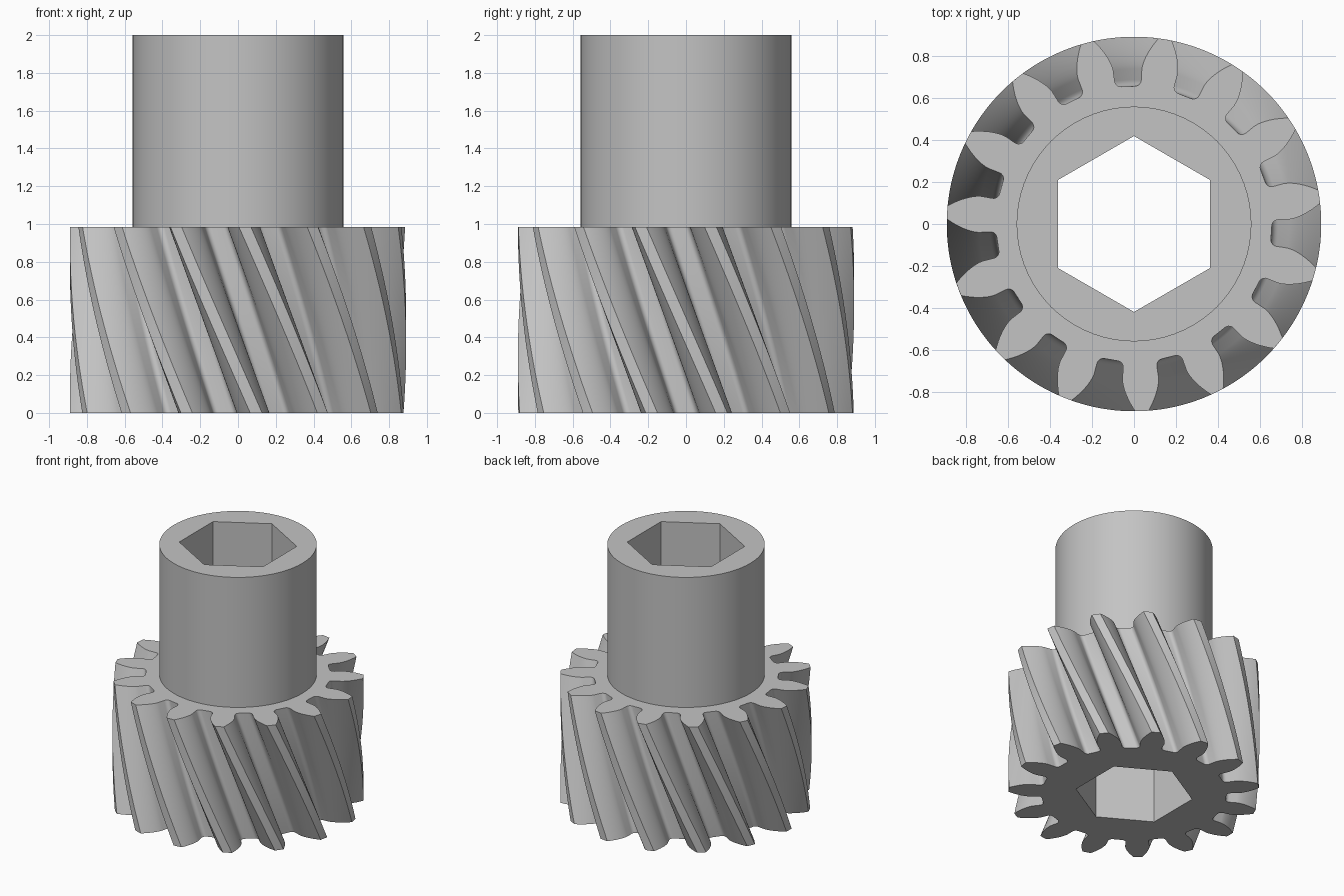
import bpy, bmesh
from math import pi, sin, cos, tan, acos, radians
from mathutils import Vector

cube = bpy.data.objects.get("Cube")
if cube:
    bpy.data.objects.remove(cube, do_unlink=True)

# Gear dimensions
TEETH = 15
TIP_R, ROOT_R, PITCH_R = 0.89, 0.655, 0.785
GEAR_H, TOTAL_H = 0.983, 2.0
HUB_R, HEX_R = 0.558, 0.418
TOP_ANGLE, TWIST = radians(8.4), radians(27.8)
PRESSURE = radians(20)
FILLET = 0.03
LAYERS = 28


def involute(a):
    return tan(a) - a


def half_tooth():
    """(radius, angle from tooth centre) pairs from the root up to the tip."""
    base_r = PITCH_R * cos(PRESSURE)
    wall = 0.102 + involute(PRESSURE)
    centre_r = ROOT_R + FILLET
    centre_a = wall + FILLET / centre_r
    pts = []
    for i in range(6):                       # rounded root corner
        t = i / 5 * pi / 2
        r = centre_r - FILLET * cos(t)
        pts.append((r, centre_a - FILLET * sin(t) / centre_r))
    for i in range(9):                       # involute flank
        r = base_r + (TIP_R - base_r) * i / 8
        pts.append((r, wall - involute(acos(min(1, base_r / r)))))
    return pts


def gear_outline():
    half = half_tooth()
    tooth = [(r, -a) for r, a in half] + [(TIP_R, 0)] + half[::-1]
    return [(r, a + k * 2 * pi / TEETH) for k in range(TEETH) for r, a in tooth]


def circle(radius, count, start=0):
    return [(radius, start + 2 * pi * i / count) for i in range(count)]


bm = bmesh.new()


def ring(points, z, turn=0):
    return [bm.verts.new((r * cos(a + turn), r * sin(a + turn), z)) for r, a in points]


def walls(lower, upper):
    n = len(lower)
    for i in range(n):
        j = (i + 1) % n
        bm.faces.new((lower[i], lower[j], upper[j], upper[i]))


def cap(outer, inner, direction):
    """Fill the flat area between two closed loops."""
    edges = []
    for loop in (outer, inner):
        for a, b in zip(loop, loop[1:] + loop[:1]):
            edges.append(bm.edges.get((a, b)) or bm.edges.new((a, b)))
    bmesh.ops.triangle_fill(bm, edges=edges, use_beauty=True, use_dissolve=False,
                            normal=Vector((0, 0, direction)))


# Helical teeth
outline = gear_outline()
layers = []
for i in range(LAYERS + 1):
    f = i / LAYERS
    layers.append(ring(outline, GEAR_H * f, TOP_ANGLE + TWIST * (1 - f)))
for low, high in zip(layers, layers[1:]):
    walls(low, high)

# Round hub
hub_points = circle(HUB_R, 72)
hub_low, hub_high = ring(hub_points, GEAR_H), ring(hub_points, TOTAL_H)
walls(hub_low, hub_high)

# Hexagonal bore
hex_points = circle(HEX_R, 6, pi / 2)
bore_low, bore_high = ring(hex_points, 0), ring(hex_points, TOTAL_H)
walls(bore_low, bore_high)

# Flat end faces
cap(layers[0], bore_low, -1)
cap(layers[-1], hub_low, 1)
cap(hub_high, bore_high, 1)
bmesh.ops.recalc_face_normals(bm, faces=bm.faces[:])

mesh = bpy.data.meshes.new("helical_pinion_gear")
bm.to_mesh(mesh)
bm.free()
gear = bpy.data.objects.new("helical_pinion_gear", mesh)
bpy.context.collection.objects.link(gear)

# Plain grey material
grey = bpy.data.materials.new("plain_grey")
grey.use_nodes = True
colour = (0.55, 0.55, 0.55, 1)
grey.diffuse_color = colour
grey.node_tree.nodes["Principled BSDF"].inputs["Base Color"].default_value = colour
mesh.materials.append(grey)

bpy.ops.object.select_all(action='DESELECT')
gear.select_set(True)
bpy.context.view_layer.objects.active = gear
bpy.ops.object.shade_smooth_by_angle(angle=radians(30))
